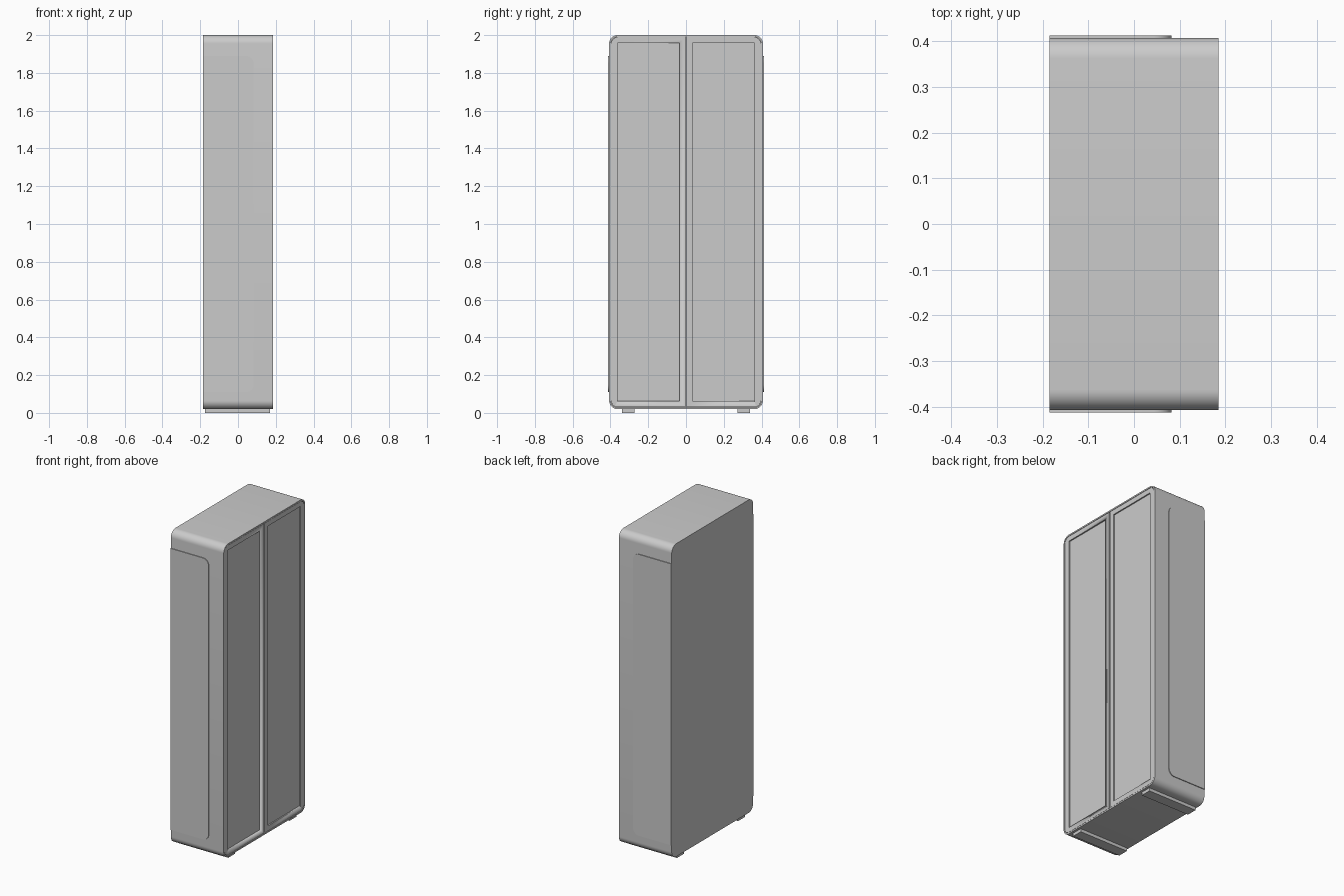
import bpy, bmesh, math
from math import pi

if "Cube" in bpy.data.objects:
    bpy.data.objects.remove(bpy.data.objects["Cube"])

BACK, FRONT = -0.185, 0.185


def outline(a0, b0, a1, b1, radii=(0, 0, 0, 0), seg=10):
    """Rounded rectangle; radii from the low-low corner, counter-clockwise."""
    pts = []
    corners = ((a0, b0, 1, 1), (a1, b0, -1, 1), (a1, b1, -1, -1), (a0, b1, 1, -1))
    for i, ((a, b, sa, sb), r) in enumerate(zip(corners, radii)):
        if r == 0:
            pts.append((a, b))
            continue
        for k in range(seg + 1):
            t = pi + i * pi / 2 + k * pi / 2 / seg
            pts.append((a + sa * r + r * math.cos(t), b + sb * r + r * math.sin(t)))
    return pts


def prism(name, pts, lo, hi, axis='x', rim=None, depth=0):
    """Extrude a flat outline; optionally sink the far face inside a rim."""
    place = (lambda a, b, d: (d, a, b)) if axis == 'x' else (lambda a, b, d: (a, d, b))
    bm = bmesh.new()
    face = bm.faces.new([bm.verts.new(place(a, b, lo)) for a, b in pts])
    top = bmesh.ops.extrude_face_region(bm, geom=[face], use_keep_orig=True)['geom']
    for v in [g for g in top if isinstance(g, bmesh.types.BMVert)]:
        v.co['xyz'.index(axis)] = hi
    bmesh.ops.recalc_face_normals(bm, faces=bm.faces[:])
    if rim:
        cap = next(f for f in bm.faces if all(abs(v.co.x - hi) < 1e-6 for v in f.verts))
        bmesh.ops.inset_region(bm, faces=[cap], thickness=rim)
        inner = bmesh.ops.extrude_face_region(bm, geom=[cap])['geom']
        for v in [g for g in inner if isinstance(g, bmesh.types.BMVert)]:
            v.co.x -= depth
        if cap.is_valid:
            bmesh.ops.delete(bm, geom=[cap], context='FACES_ONLY')
        bmesh.ops.recalc_face_normals(bm, faces=bm.faces[:])
    mesh = bpy.data.meshes.new(name)
    bm.to_mesh(mesh)
    bm.free()
    ob = bpy.data.objects.new(name, mesh)
    bpy.context.collection.objects.link(ob)
    bpy.ops.object.select_all(action='DESELECT')
    ob.select_set(True)
    bpy.context.view_layer.objects.active = ob
    bpy.ops.object.shade_smooth_by_angle(angle=math.radians(30))
    return ob


# Cabinet shell with a thin rim around the door opening
prism("cabinet_shell", outline(-0.407, 0.02, 0.407, 2.0, (0.045,) * 4),
      BACK, FRONT, rim=0.009, depth=0.02)

for side, label in ((-1, "left"), (1, "right")):
    # Door leaf, rounded only at its outer corners
    ya, yb = sorted((side * 0.003, side * 0.396))
    radii = (0.034, 0, 0, 0.034) if side < 0 else (0, 0.034, 0.034, 0)
    door = prism(label + "_door", outline(ya, 0.031, yb, 1.989, radii),
                 FRONT - 0.02, FRONT - 0.001)

    # Shallow rectangular recess in the door
    ya, yb = sorted((side * 0.035, side * 0.362))
    cutter = prism(label + "_door_cutter", outline(ya, 0.062, yb, 1.958),
                   FRONT - 0.009, FRONT + 0.05)
    cutter.hide_render = True
    cutter.hide_viewport = True
    cut = door.modifiers.new("recess", 'BOOLEAN')
    cut.operation = 'DIFFERENCE'
    cut.solver = 'EXACT'
    cut.object = cutter

    # Raised side panel, rounded towards the doors
    ya, yb = sorted((side * 0.40, side * 0.412))
    prism(label + "_side_panel", outline(BACK, 0.11, 0.082, 1.89, (0, 0.04, 0.04, 0)),
          ya, yb, axis='y')

    # Long foot rail
    ya, yb = sorted((side * 0.272, side * 0.34))
    prism(label + "_foot_rail", outline(ya, 0.0, yb, 0.03), -0.175, 0.17)
